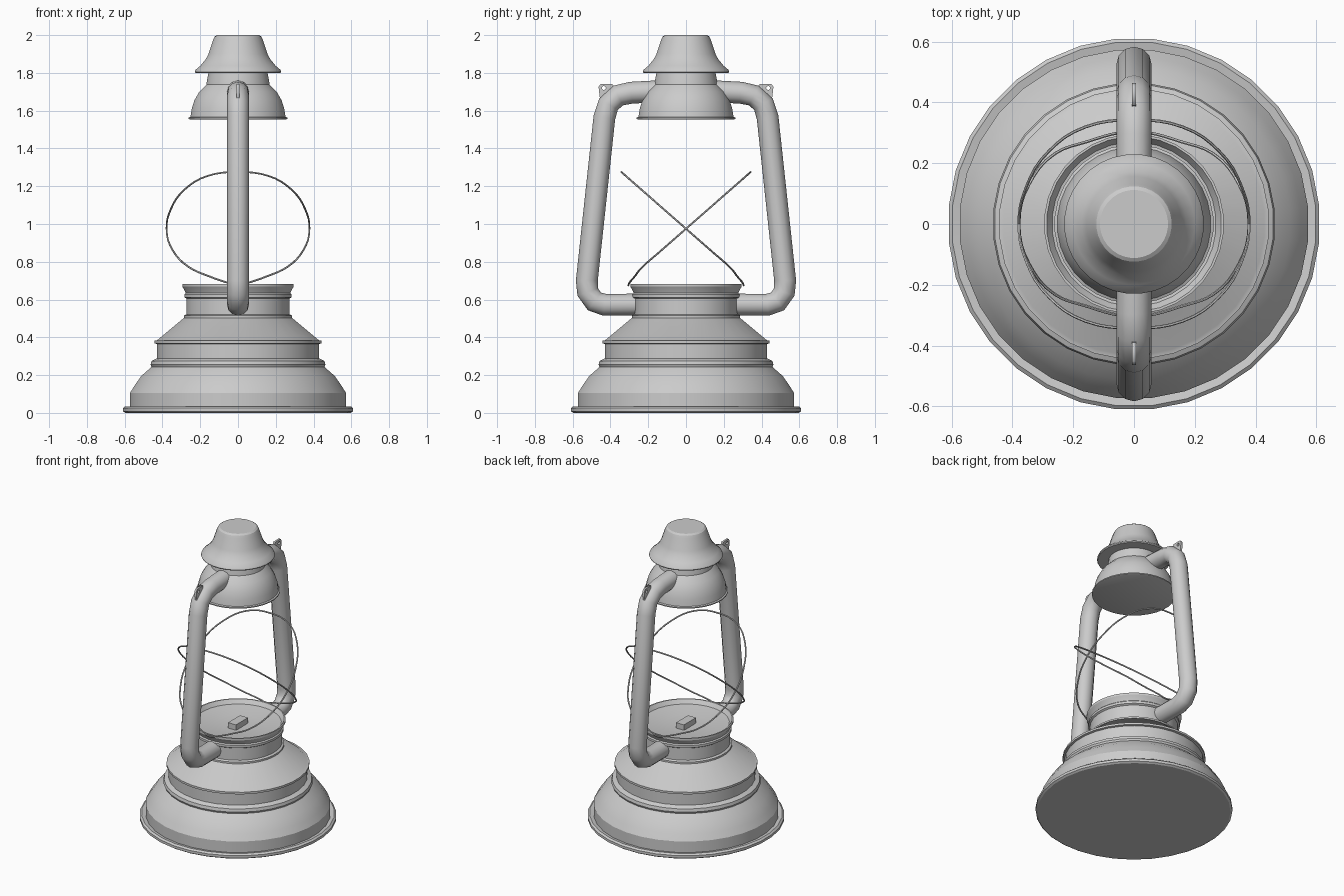
import bpy, bmesh
from math import sin, cos, pi

if "Cube" in bpy.data.objects:
    bpy.data.objects.remove(bpy.data.objects["Cube"])

SIDES = 32


def smooth(ob, angle=30):
    bpy.ops.object.select_all(action='DESELECT')
    ob.select_set(True)
    bpy.context.view_layer.objects.active = ob
    bpy.ops.object.shade_smooth_by_angle(angle=angle * pi / 180)


def lathe(name, profile):
    """Revolve (radius, height) points around z and close both ends."""
    bm = bmesh.new()
    rings = [[bm.verts.new((r * cos(2 * pi * (i + .5) / SIDES),
                            r * sin(2 * pi * (i + .5) / SIDES), z))
              for i in range(SIDES)] for r, z in profile]
    for a, b in zip(rings, rings[1:]):
        for i in range(SIDES):
            j = (i + 1) % SIDES
            bm.faces.new((a[i], a[j], b[j], b[i]))
    bm.faces.new(rings[0][::-1])
    bm.faces.new(rings[-1])
    me = bpy.data.meshes.new(name)
    bm.to_mesh(me)
    bm.free()
    ob = bpy.data.objects.new(name, me)
    bpy.context.collection.objects.link(ob)
    smooth(ob)
    return ob


def curve_object(name, curve):
    """Turn a curve into a mesh object."""
    ob = bpy.data.objects.new(name, curve)
    bpy.context.collection.objects.link(ob)
    bpy.ops.object.select_all(action='DESELECT')
    ob.select_set(True)
    bpy.context.view_layer.objects.active = ob
    bpy.ops.object.convert(target='MESH')
    return bpy.context.object


def tube(name, pts, radius, bevel_res, closed=False):
    cu = bpy.data.curves.new(name, 'CURVE')
    cu.dimensions = '3D'
    cu.bevel_depth = radius
    cu.bevel_resolution = bevel_res
    cu.use_fill_caps = True
    if closed:
        cu.resolution_u = 4
        sp = cu.splines.new('BEZIER')
        sp.bezier_points.add(len(pts) - 1)
        for bp, p in zip(sp.bezier_points, pts):
            bp.co = p
            bp.handle_left_type = bp.handle_right_type = 'AUTO'
        sp.use_cyclic_u = True
    else:
        sp = cu.splines.new('POLY')
        sp.points.add(len(pts) - 1)
        for sp_pt, p in zip(sp.points, pts):
            sp_pt.co = (*p, 1)
    ob = curve_object(name, cu)
    smooth(ob, 50)
    return ob


# Base tank with foot rim, stepped waist and sloping shoulder
lathe("base_tank", [
    (.60, 0), (.612, .008), (.612, .025), (.60, .035), (.575, .03), (.575, .105),
    (.55, .145), (.515, .195), (.46, .243), (.465, .255), (.46, .275), (.432, .288),
    (.432, .365), (.445, .368), (.445, .382), (.43, .385), (.285, .505), (.26, .51)])

# Burner collar with beads, flared lip and dished top
lathe("burner_collar", [
    (.28, .49), (.287, .50), (.287, .515), (.274, .522), (.274, .605), (.285, .612),
    (.285, .628), (.278, .635), (.285, .65), (.296, .668), (.296, .682), (.288, .682),
    (.27, .655), (.15, .637), (.05, .632)])

# Wick holder in the dish
bpy.ops.mesh.primitive_cube_add(size=1, location=(0, 0, .645))
wick = bpy.context.object
wick.name = "wick_holder"
wick.scale = (.06, .13, .05)

# Hood over the flame
lathe("hood", [
    (.255, 1.553), (.262, 1.556), (.262, 1.563), (.253, 1.567), (.246, 1.61),
    (.232, 1.655), (.206, 1.70), (.168, 1.738), (.165, 1.76), (.155, 1.81)])

# Chimney cap
lathe("chimney_cap", [
    (.155, 1.80), (.226, 1.80), (.23, 1.806), (.226, 1.816), (.20, 1.838),
    (.172, 1.872), (.157, 1.90), (.132, 1.975), (.124, 1.992), (.112, 2.0)])

# Side air tubes, eyelets and wire guard, one of each per side
frame = [(.10, 1.705), (.29, 1.695), (.36, 1.68), (.41, 1.635), (.432, 1.565),
         (.525, .70), (.52, .64), (.485, .59), (.43, .572), (.22, .574)]
loop = [(.16, 1.255), (.28, 1.185), (.355, 1.08), (.378, .97), (.345, .86),
        (.26, .772), (.15, .722), (.05, .688)]
loop_y = {.722: .272, .688: .30}
for side, label in ((-1, "front"), (1, "back")):
    tube(label + "_air_tube", [(0, side * y, z) for y, z in frame], .058, 4)

    half = [(x, side * loop_y.get(z, (.975 - z) * 1.14), z) for x, z in loop]
    wire = ([(0, side * -.342, 1.275)] + half + [(0, side * .305, .675)]
            + [(-x, y, z) for x, y, z in reversed(half)])
    tube(label + "_guard_wire", wire, .005, 1, closed=True)

    cu = bpy.data.curves.new("eyelet", 'CURVE')
    cu.dimensions = '2D'
    cu.fill_mode = 'BOTH'
    cu.extrude = .007
    outline = [(.37, 1.65), (.43, 1.58), (.455, 1.66), (.463, 1.725), (.452, 1.742), (.39, 1.742)]
    hole = [(.435 + .011 * cos(i * pi / 4), 1.72 + .011 * sin(i * pi / 4)) for i in range(8)]
    for pts in (outline, hole):
        sp = cu.splines.new('POLY')
        sp.points.add(len(pts) - 1)
        for sp_pt, (y, z) in zip(sp.points, pts):
            sp_pt.co = (y, z, 0, 1)
        sp.use_cyclic_u = True
    eyelet = curve_object(label + "_eyelet", cu)
    eyelet.rotation_euler = (pi / 2, 0, side * pi / 2)
